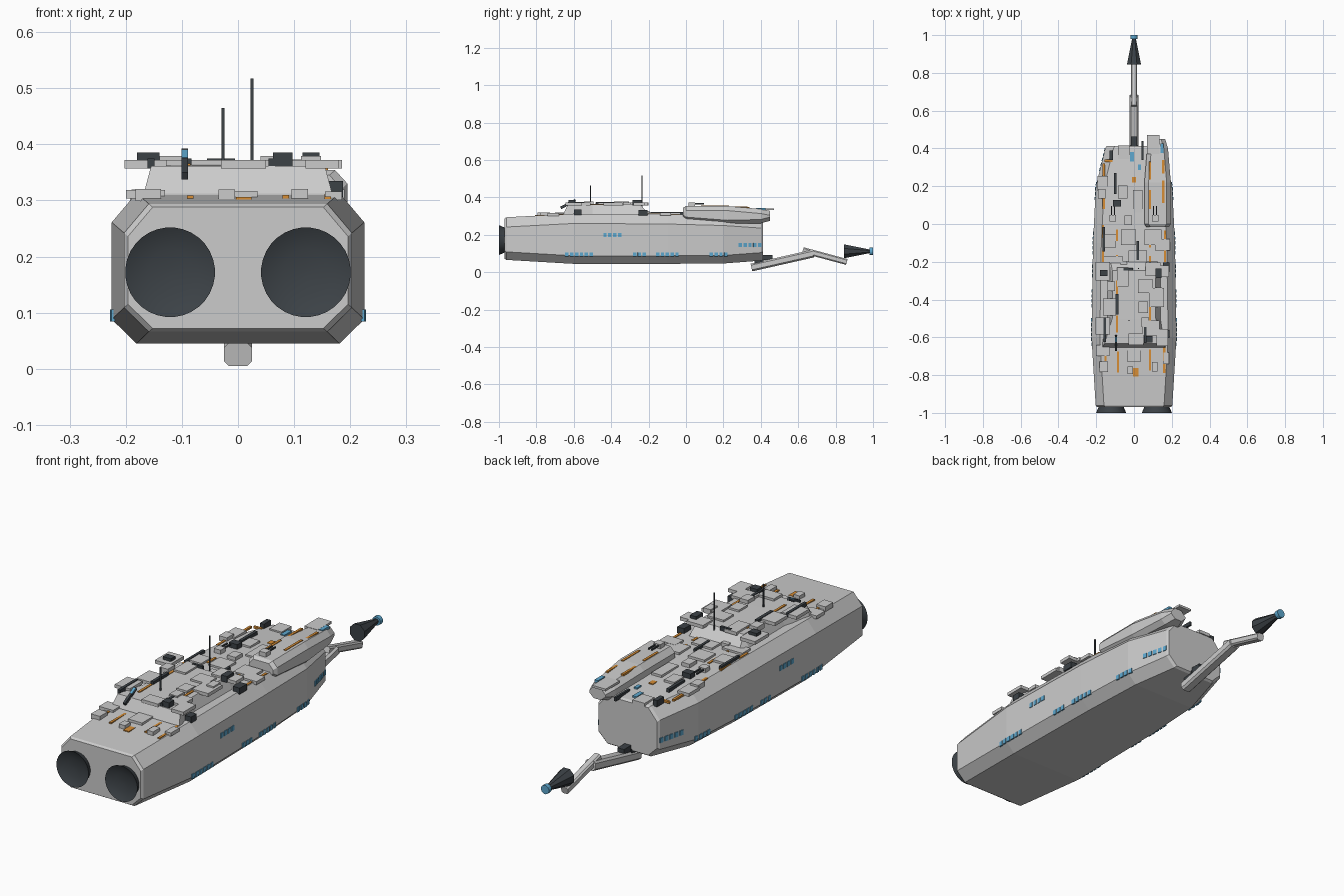
import bpy, bmesh, math
from mathutils import Vector, Matrix


def mat(name, r, g, b):
    m = bpy.data.materials.new(name)
    m.diffuse_color = (r, g, b, 1)
    return m


GREY = mat("light hull grey", .60, .60, .60)
DARK = mat("dark metal", .045, .054, .062)
BLUE = mat("blue glass", .11, .39, .62)
ORANGE = mat("orange marking", .68, .27, .035)


def finish(name, bm, m):
    bmesh.ops.recalc_face_normals(bm, faces=bm.faces)
    me = bpy.data.meshes.new(name)
    bm.to_mesh(me)
    bm.free()
    me.materials.append(m)
    ob = bpy.data.objects.new(name, me)
    bpy.context.collection.objects.link(ob)
    return ob


def loft(name, rings, m, cap=True):
    """Skin a series of point rings; caps the two ends."""
    bm = bmesh.new()
    vs = [[bm.verts.new(p) for p in r] for r in rings]
    n = len(vs[0])
    for a, b in zip(vs, vs[1:]):
        for i in range(n):
            bm.faces.new((a[i], a[(i + 1) % n], b[(i + 1) % n], b[i]))
    if cap:
        bm.faces.new(vs[0])
        bm.faces.new(vs[-1])
    return finish(name, bm, m)


def boxes(name, items, m):
    """Several boxes in one object: (centre, size, rotation matrix)."""
    bm = bmesh.new()
    for c, s, rot in items:
        mx = Matrix.Translation(c) @ rot @ Matrix.Diagonal((*s, 1))
        bmesh.ops.create_cube(bm, size=1, matrix=mx)
    return finish(name, bm, m)


def octagon(y, hw, z0, z1, cx, cb, ct, x0=0):
    """Chamfered cross-section in the xz plane."""
    half = [(hw - cx, z0), (hw, z0 + cb), (hw, z1 - ct), (hw - cx, z1)]
    pts = half + [(-x, z) for x, z in reversed(half)]
    return [(x0 + x, y, z) for x, z in pts]


def interp(table, y):
    for (a, va), (b, vb) in zip(table, table[1:]):
        if y <= b:
            t = (y - a) / (b - a)
            return va + (vb - va) * t
    return table[-1][1]


I = Matrix.Identity(4)

# Main hull
SECT = [(-.97, .196, .072, .288), (-.96, .203, .066, .294), (-.60, .225, .045, .313),
        (-.10, .217, .045, .310), (.20, .202, .047, .302), (.402, .152, .062, .288),
        (.412, .145, .069, .282)]
loft("hull", [octagon(y, w, a, b, .044, .043, .052) for y, w, a, b in SECT], GREY)
WIDTH = [(s[0], s[1]) for s in SECT]
TOP = [(s[0], s[3]) for s in SECT]

# Raised midship deck, flared at its rear end
MID = [(-.655, .172, .168, .312), (-.632, .172, .155, .361), (-.50, .15, .115, .363),
       (-.245, .15, .115, .364), (-.195, .15, .125, .305)]
loft("mid_deck", [[(-b, y, .29), (b, y, .29), (t, y, z), (-t, y, z)] for y, b, t, z in MID], GREY)

# Offset bow pod
POD = [(-.015, .06, .285, .345), (.0, .07, .275, .354), (.22, .07, .258, .354),
       (.40, .055, .262, .338), (.45, .04, .275, .328)]
loft("bow_pod", [octagon(y, w, a, b, .022, .02, .024, .125) for y, w, a, b in POD], GREY)
POD_TOP = [(p[0], p[3]) for p in POD]


def deck(x, y):
    if y > -.015 and .05 < x < .2:
        return interp(POD_TOP, y)
    if -.64 < y < -.22 and abs(x) < .17:
        return .363
    return interp(TOP, y)


def on_deck(name, items, h, m):
    """Boxes standing on the deck: x, y, width, length."""
    out = []
    for x, y, w, l in items:
        zs = deck(x, y)
        out.append((Vector((x, y, zs + h / 2 - .003)), (w, l, h + .006), I))
    return boxes(name, out, m)


# Thin armour plates, some overhanging the deck edge
on_deck("deck_plates", [
    (-.055, .38, .06, .07), (-.165, .215, .055, .08), (-.06, .17, .05, .07),
    (.02, .12, .05, .12), (-.13, -.09, .07, .07), (-.03, -.07, .08, .08),
    (.10, -.07, .09, .08), (.15, -.11, .08, .06), (.02, -.17, .10, .06),
    (-.11, -.20, .10, .06), (-.165, -.25, .075, .10), (-.06, -.28, .06, .10),
    (.10, -.24, .08, .07), (.155, -.25, .06, .06), (.06, -.33, .08, .07),
    (.12, -.39, .08, .10), (.05, -.44, .05, .06), (-.13, -.44, .07, .09),
    (.09, -.55, .09, .08), (-.165, -.54, .075, .09), (.01, -.61, .08, .06),
    (.15, -.60, .06, .09), (0, -.69, .07, .08), (-.165, -.67, .07, .06),
    (.17, -.71, .03, .06)], .009, GREY)
on_deck("deck_lockers", [
    (-.16, -.755, .045, .055), (-.02, -.775, .03, .04), (.11, -.755, .03, .05),
    (.13, -.36, .035, .05), (-.055, -.22, .035, .05), (.06, -.52, .04, .05),
    (-.17, .16, .04, .05), (-.03, .02, .04, .05), (-.12, -.33, .04, .05)], .016, GREY)
boxes("pod_nose_plate", [(Vector((.103, .42, .337)), (.066, .1, .01), I)], GREY)

# Dark equipment boxes and conduits
on_deck("equipment_boxes", [
    (-.09, .11, .042, .034), (-.16, -.26, .04, .032), (.17, -.23, .034, .05),
    (.13, -.26, .03, .05), (.08, -.61, .035, .035), (.172, -.58, .03, .04),
    (-.12, .365, .02, .05)], .022, DARK)
on_deck("conduits", [
    (-.16, -.08, .012, .13), (.02, -.14, .012, .10), (-.155, -.56, .013, .13),
    (-.09, -.425, .014, .11), (-.10, .215, .014, .11), (.045, .39, .01, .10),
    (.06, -.57, .012, .12), (-.03, -.24, .05, .012)], .012, DARK)

# Orange deck markings
on_deck("deck_markings", [
    (-.16, .27, .011, .10), (-.16, .12, .011, .08), (-.135, .335, .04, .011),
    (0, .235, .022, .03), (.085, .27, .011, .12), (.085, .13, .011, .10),
    (.155, .30, .011, .08), (.155, .17, .011, .12), (.085, -.08, .011, .09),
    (.085, -.21, .011, .08), (.165, -.07, .011, .07), (.165, -.17, .011, .06),
    (-.165, -.04, .011, .07), (-.165, -.17, .011, .06), (-.09, -.06, .011, .06),
    (-.09, -.19, .011, .05), (-.09, -.34, .011, .08), (-.09, -.53, .011, .09),
    (.085, -.47, .011, .08), (.085, -.72, .011, .11), (-.085, -.73, .011, .11),
    (-.15, -.70, .011, .05), (.16, -.69, .011, .07), (.16, -.765, .011, .05),
    (.01, -.785, .028, .045)], .003, ORANGE)
on_deck("deck_skylights", [(-.01, .355, .02, .05), (.148, .40, .018, .05),
                           (.03, .30, .016, .03)], .006, BLUE)

# Side windows in rows: first y, height, count
wins = []
for y0, z, n in [(-.637, .095, 6), (-.275, .095, 3), (-.152, .095, 5), (.135, .095, 4),
                 (-.433, .20, 4), (.29, .145, 5)]:
    for i in range(n):
        y = y0 + i * .026
        a = math.atan2(interp(WIDTH, y + .005) - interp(WIDTH, y - .005), .01)
        for s in (-1, 1):
            wins.append((Vector((s * interp(WIDTH, y), y, z)), (.006, .018, .022),
                         Matrix.Rotation(-s * a, 4, 'Z')))
boxes("side_windows", wins, BLUE)

# Twin-barrel turrets
for side, x in (("left", -.112), ("right", .112)):
    z = deck(x, .04)
    boxes(side + "_turret", [(Vector((x, .03, z + .008)), (.034, .035, .022), I)], GREY)
    boxes(side + "_turret_barrels", [(Vector((x + d, .065, z + .012)), (.006, .06, .006), I)
                                     for d in (-.008, .008)], DARK)

# Antennas
boxes("antennas", [(Vector((-.027, -.51, .41)), (.005, .005, .11), I),
                   (Vector((.025, -.235, .43)), (.005, .005, .175), I)], DARK)

# Tilted sensor tube with glass end
tilt = Matrix.Rotation(math.radians(28), 4, 'X')
boxes("sensor_tube", [(Vector((-.095, -.63, .365)), (.011, .09, .014), tilt)], DARK)
boxes("sensor_glass", [(Vector((-.095, -.61, .381)), (.012, .03, .005), tilt)], BLUE)


def circle(x, y, z, r, n):
    return [(x + r * math.cos(2 * math.pi * (i + .5) / n), y,
             z + r * math.sin(2 * math.pi * (i + .5) / n)) for i in range(n)]


# Engine nozzles: flared rim with shallow bowl
for side, x in (("left", -.121), ("right", .121)):
    prof = [(-.955, .066), (-.972, .068), (-1, .08), (-.993, .066), (-.986, .04), (-.983, .008)]
    ob = loft(side + "_engine", [circle(x, y, .172, r, 32) for y, r in prof], DARK)
    ob.data.shade_smooth()
    ob.data.set_sharp_from_angle(angle=math.radians(40))


def beam(name, a, b, hw, hh, m):
    """Chamfered beam between two (y, z) points."""
    d = Vector((0, b[0] - a[0], b[1] - a[1])).normalized()
    up = Vector((1, 0, 0)).cross(d)
    rings = []
    for y, z in (a, b):
        rings.append([Vector((0, y, z)) + Vector((1, 0, 0)) * p[0] + up * p[2]
                      for p in octagon(0, hw, -hh, hh, hw * .35, hh * .4, hh * .4)])
    return loft(name, rings, m)


# Folding arm under the bow with drill head
beam("arm_lower", (.35, .0255), (.68, .1), .025, .021, GREY)
beam("arm_upper", (.625, .118), (.86, .055), .017, .016, GREY)
boxes("arm_mount", [(Vector((0, .435, .078)), (.032, .055, .026), I),
                    (Vector((0, .39, .06)), (.04, .05, .03), I)], DARK)
loft("drill_cone", [circle(0, .845, .112, .04, 8), circle(0, .985, .112, .010, 8)], DARK)
loft("drill_lens", [circle(0, .98, .112, .02, 12), circle(0, 1, .112, .02, 12)], BLUE)
